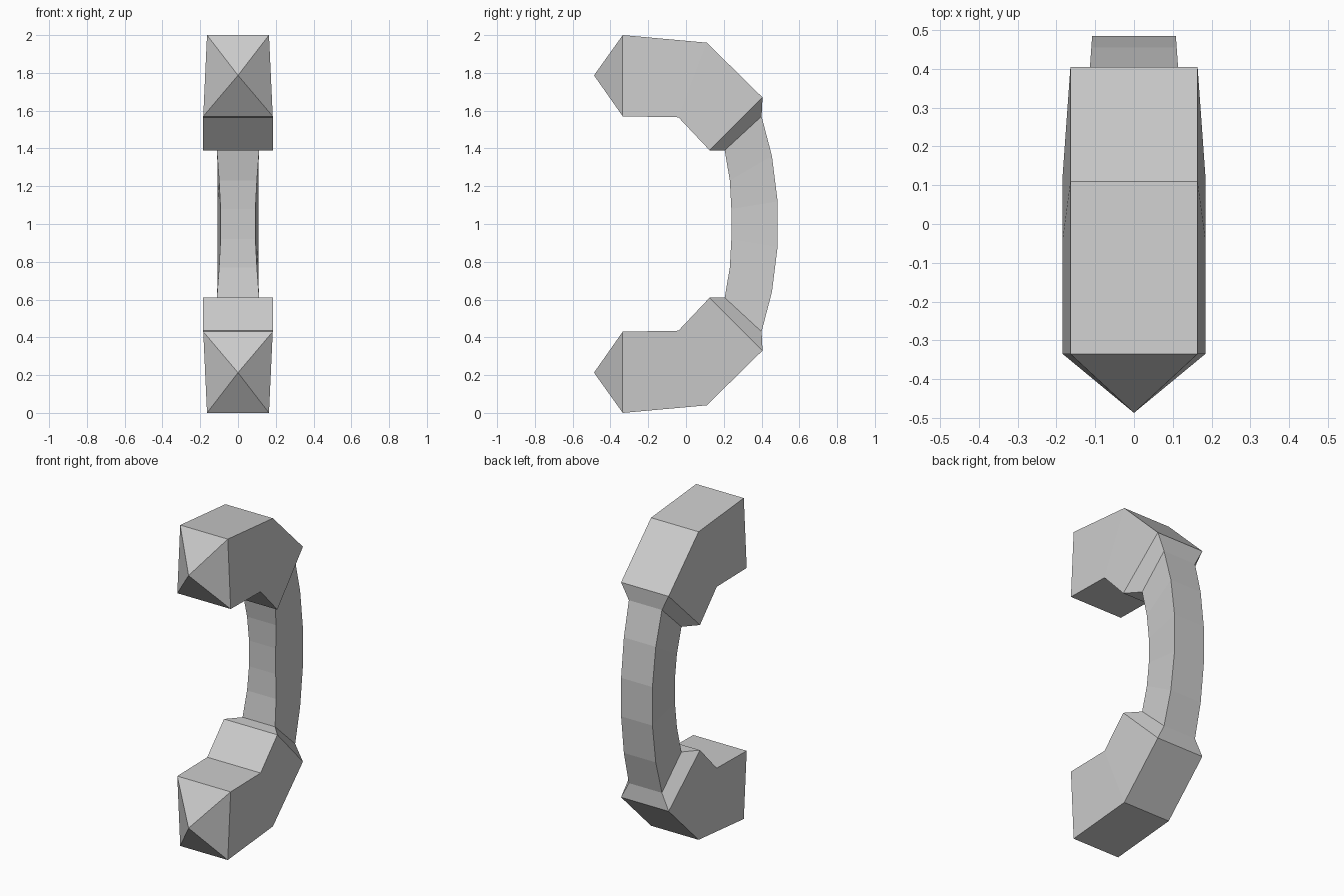
import bpy
import bmesh

cube = bpy.data.objects.get("Cube")
if cube:
    bpy.data.objects.remove(cube, do_unlink=True)

grey = bpy.data.materials.new("plain grey")
grey.use_nodes = True
colour = (0.6, 0.6, 0.6, 1)
grey.diffuse_color = colour
grey.node_tree.nodes["Principled BSDF"].inputs["Base Color"].default_value = colour

# Upper half sections: outer (y, z, half width), inner (y, z, half width)
head = [
    ((-0.335, 2.0, 0.164), (-0.335, 1.57, 0.184)),
    ((0.11, 1.96, 0.164), (-0.04, 1.565, 0.184)),
    ((0.405, 1.67, 0.164), (0.125, 1.39, 0.184)),
]
grip = [
    ((0.40, 1.57, 0.114), (0.205, 1.39, 0.112)),
    ((0.455, 1.36, 0.11), (0.232, 1.23, 0.10)),
    ((0.485, 1.12, 0.108), (0.24, 1.08, 0.092)),
]


def flip(sections):
    """Mirror sections about mid height, in reversed order."""
    return [tuple((y, 2 - z, w) for y, z, w in s) for s in reversed(sections)]


# Loft the sections from the upper head through the grip to the lower head
bm = bmesh.new()
upper = head + grip
rings = []
for (yo, zo, wo), (yi, zi, wi) in upper + flip(upper):
    corners = [(-wo, yo, zo), (wo, yo, zo), (wi, yi, zi), (-wi, yi, zi)]
    rings.append([bm.verts.new(c) for c in corners])
for a, b in zip(rings, rings[1:]):
    for i in range(4):
        j = (i + 1) % 4
        bm.faces.new((a[i], a[j], b[j], b[i]))

# Pyramid caps on both ends
for ring, z in ((rings[0], 1.787), (rings[-1], 0.213)):
    tip = bm.verts.new((0, -0.487, z))
    for i in range(4):
        bm.faces.new((ring[i], ring[(i + 1) % 4], tip))

bmesh.ops.recalc_face_normals(bm, faces=bm.faces)
mesh = bpy.data.meshes.new("handset")
bm.to_mesh(mesh)
bm.free()
mesh.materials.append(grey)
handset = bpy.data.objects.new("handset", mesh)
bpy.context.collection.objects.link(handset)
